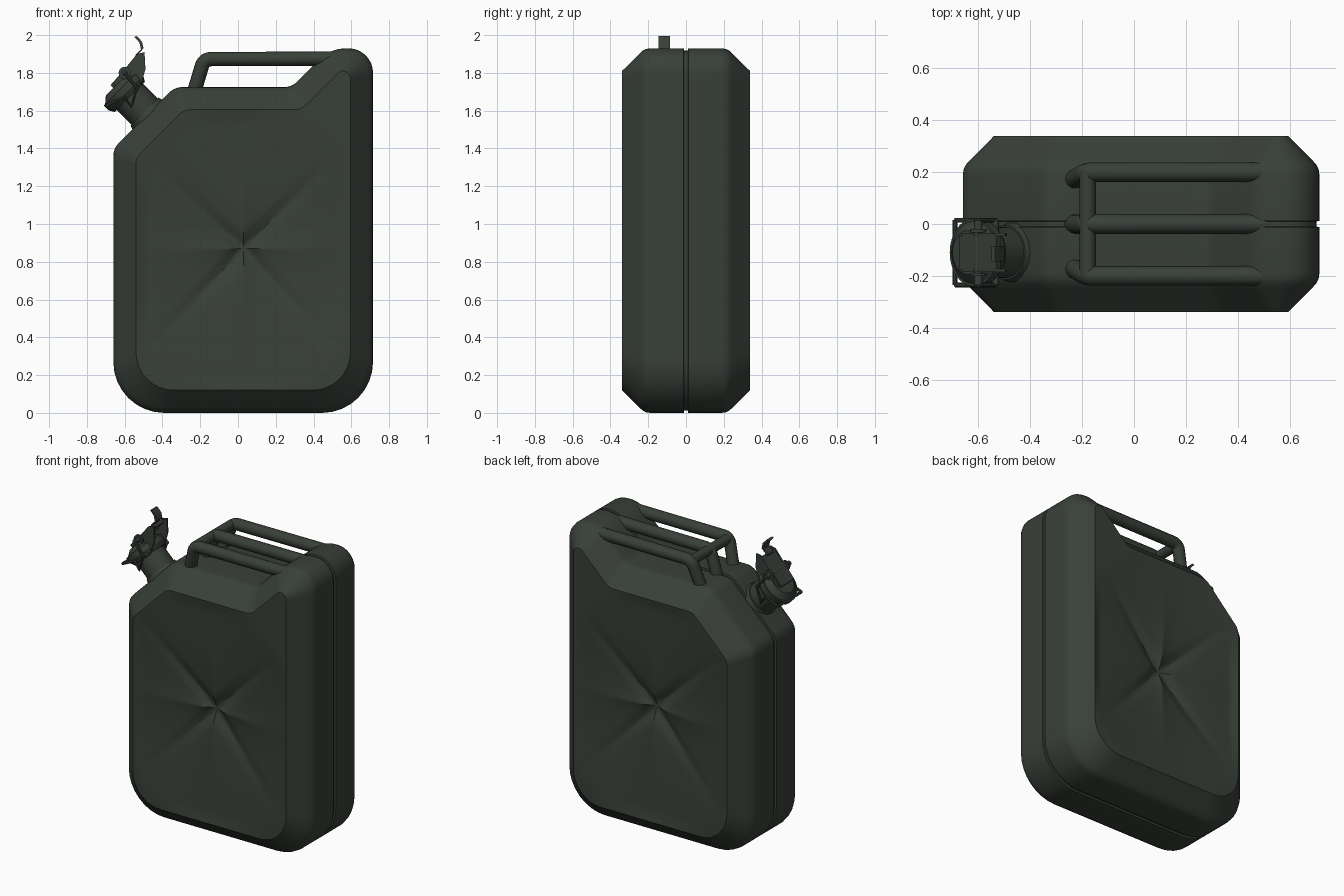
import bpy, bmesh, math
from mathutils import Vector

if "Cube" in bpy.data.objects:
    bpy.data.objects.remove(bpy.data.objects["Cube"])

mat = bpy.data.materials.new("dark olive paint")
mat.diffuse_color = (0.04, 0.05, 0.04, 1)
mat.use_nodes = True
mat.node_tree.nodes["Principled BSDF"].inputs["Base Color"].default_value = mat.diffuse_color


def add_object(name, bm, angle=35):
    bmesh.ops.recalc_face_normals(bm, faces=bm.faces[:])
    me = bpy.data.meshes.new(name)
    bm.to_mesh(me)
    bm.free()
    ob = bpy.data.objects.new(name, me)
    bpy.context.collection.objects.link(ob)
    me.materials.append(mat)
    select(ob)
    bpy.ops.object.shade_smooth_by_angle(angle=math.radians(angle))
    return ob


def select(ob):
    bpy.ops.object.select_all(action='DESELECT')
    ob.select_set(True)
    bpy.context.view_layer.objects.active = ob


def fillet(a, p, b, r, n):
    """Arc of n+1 points rounding corner p."""
    u, v = (a - p).normalized(), (b - p).normalized()
    half = u.angle(v) / 2
    t = r / math.tan(half)
    c = p + (u + v).normalized() * (r / math.sin(half))
    s, e = (p + u * t - c).normalized(), (p + v * t - c).normalized()
    return [c + s.slerp(e, i / n) * r for i in range(n + 1)]


def outline(corners, splits, n=8):
    """Closed rounded polygon, straight runs split into given counts."""
    pts = [Vector(c[:2]) for c in corners]
    m = len(pts)
    arcs = [fillet(pts[i - 1], pts[i], pts[(i + 1) % m], corners[i][2], n) for i in range(m)]
    out = []
    for i in range(m):
        out += arcs[i]
        a, b = arcs[i][-1], arcs[(i + 1) % m][0]
        out += [a.lerp(b, k / splits[i]) for k in range(1, splits[i])]
    return out


def tube(name, path, r, sides=4):
    cu = bpy.data.curves.new(name, 'CURVE')
    cu.dimensions = '3D'
    cu.bevel_depth = r
    cu.bevel_resolution = sides
    cu.use_fill_caps = True
    sp = cu.splines.new('POLY')
    sp.points.add(len(path) - 1)
    for q, p in zip(sp.points, path):
        q.co = (*p, 1)
    ob = bpy.data.objects.new(name, cu)
    bpy.context.collection.objects.link(ob)
    cu.materials.append(mat)
    select(ob)
    bpy.ops.object.convert(target='MESH')
    bpy.ops.object.shade_smooth_by_angle(angle=math.radians(40))


def cylinder(name, a, b, r1, r2=None, sides=32):
    a, b = Vector(a), Vector(b)
    bm = bmesh.new()
    bmesh.ops.create_cone(bm, cap_ends=True, segments=sides, radius1=r1,
                          radius2=r1 if r2 is None else r2, depth=(b - a).length)
    m = (b - a).to_track_quat('Z', 'Y').to_matrix().to_4x4()
    m.translation = (a + b) / 2
    bm.transform(m)
    return add_object(name, bm)


def plate(name, pts, y0, y1):
    """XZ polygon extruded along y."""
    bm = bmesh.new()
    f = bm.faces.new([bm.verts.new((x, y0, z)) for x, z in pts])
    ex = bmesh.ops.extrude_face_region(bm, geom=[f])['geom']
    bmesh.ops.translate(bm, vec=(0, y1 - y0, 0),
                        verts=[v for v in ex if isinstance(v, bmesh.types.BMVert)])
    return add_object(name, bm)


# Body: side profile and its inset copy, lofted across the width
splits = [24, 40, 5, 8, 16, 12, 30]
outer = outline([(-.66, 0, .27), (.715, 0, .27), (.715, 1.93, .13), (.49, 1.93, .2),
                 (.285, 1.725, .1), (-.335, 1.725, .1), (-.66, 1.40, .1)], splits)
inner = outline([(-.54, .12, .2), (.595, .12, .2), (.595, 1.81, .04), (.54, 1.81, .03),
                 (.335, 1.605, .1), (-.285, 1.605, .08), (-.54, 1.35, .08)], splits)
C = Vector((.03, .87))
diagonals = [Vector(p) - C for p in ((-.5, .31), (.55, .31), (.52, 1.37), (-.51, 1.39))]


def dent(q, f):
    """Depth of the pressed X at q; f is the fraction from centre to rim."""
    best = 0
    for d in diagonals:
        L = d.length
        a = max(0, (q - C).dot(d) / L)
        p = ((q - C) - d / L * a).length
        k = max(0, 1 - a / L)
        best = max(best, k * (.07 * max(0, 1 - p / (.08 + 1.6 * a)) + .016 * max(0, 1 - p / .055)))
    return min(best, .072) * min(1, (1 - f) / .08)


fracs = [i / 28 for i in range(1, 28)]
half = [[(q.x, .34 - dent(q, f), q.y) for q in (C.lerp(p, f) for p in inner)] for f in fracs]
# (y, blend from outer to inner profile); the last rows form the seam groove
for y, t in ((.34, 1), (.325, .89), (.25, .26), (.23, .11), (.212, .03), (.19, 0),
             (.012, 0), (.010, .1)):
    half.append([(q.x, y, q.y) for q in (a.lerp(b, t) for a, b in zip(outer, inner))])
rings = half + [[(x, -y, z) for x, y, z in r] for r in reversed(half)]
bm = bmesh.new()
vr = [[bm.verts.new(p) for p in r] for r in rings]
n = len(outer)
for r0, r1 in zip(vr, vr[1:]):
    for i in range(n):
        j = (i + 1) % n
        bm.faces.new((r0[i], r0[j], r1[j], r1[i]))
for ring, s in ((vr[0], 1), (vr[-1], -1)):
    c = bm.verts.new((C.x, s * (.34 - .072), C.y))
    for i in range(n):
        bm.faces.new((ring[i], ring[(i + 1) % n], c))
add_object("can_body", bm, 32)

# Three carrying bars with a cross piece at their front
for name, y, foot in (("handle_front", -.2, -.17), ("handle_middle", 0, 0), ("handle_back", .2, .17)):
    a, p, b = Vector((.52, y, 1.875)), Vector((-.18, y, 1.873)), Vector((-.235, foot, 1.69))
    tube(name, [a] + fillet(a, p, b, .05, 6) + [b], .038)
tube("handle_cross_piece", [(-.178, -.2, 1.868), (-.178, .2, 1.868)], .032)

# Spout: neck, flange and cap along a 45 degree axis
base, axis = Vector((-.47, -.11, 1.57)), Vector((-1, 0, 1)).normalized()


def along(d):
    return base + axis * d


cylinder("neck_base", along(-.03), along(.035), .125, .105)
cylinder("neck", along(0), along(.19), .098)
cylinder("cap_skirt", along(.145), along(.175), .112, .13)
cylinder("cap_rim", along(.175), along(.21), .13)
cylinder("cap_top", along(.21), along(.24), .12, .085)

# Closing lever: two cheeks, a tilted cover plate, pins and a bent thumb tab
cheek = [(-.665, 1.74), (-.535, 1.90), (-.495, 1.91), (-.49, 1.82), (-.515, 1.73), (-.58, 1.70)]
for name, y in (("lever_cheek_front", -.185), ("lever_cheek_back", -.047)):
    plate(name, cheek, y, y + .012)
plate("lever_cover", [(-.675, 1.735), (-.66, 1.72), (-.515, 1.885), (-.53, 1.90)], -.175, -.045)
for name, x, z, r in (("lever_pin", -.60, 1.80, .028), ("bail_pin", -.535, 1.72, .014)):
    cylinder(name, (x, -.235, z), (x, .015, z), r if name == "bail_pin" else .016, sides=16)
for name, y in (("pin_head_front", -.2), ("pin_head_back", -.032)):
    cylinder(name, (-.60, y, 1.80), (-.60, y + .012, 1.80), .032, sides=20)
tab = [(-.535, 1.995), (-.508, 1.965), (-.50, 1.93), (-.528, 1.90), (-.525, 1.85)]
plate("thumb_tab", tab + [(x - .014, z - .004) for x, z in reversed(tab)], -.145, -.085)

# Wire bail around the neck and hinge bracket behind it
for name, y in (("bail_wire_front", -.235), ("bail_wire_back", .015)):
    tube(name, [(-.69, y, 1.63), (-.60, y, 1.67), (-.565, y, 1.62), (-.535, y, 1.72), (-.60, y, 1.80)], .009, 2)
tube("bail_wire_cross", [(-.69, -.235, 1.63), (-.69, .015, 1.63)], .009, 2)
plate("hinge_bracket", [(-.54, 1.74), (-.505, 1.71), (-.455, 1.66), (-.47, 1.645), (-.55, 1.70)], -.16, -.06)
